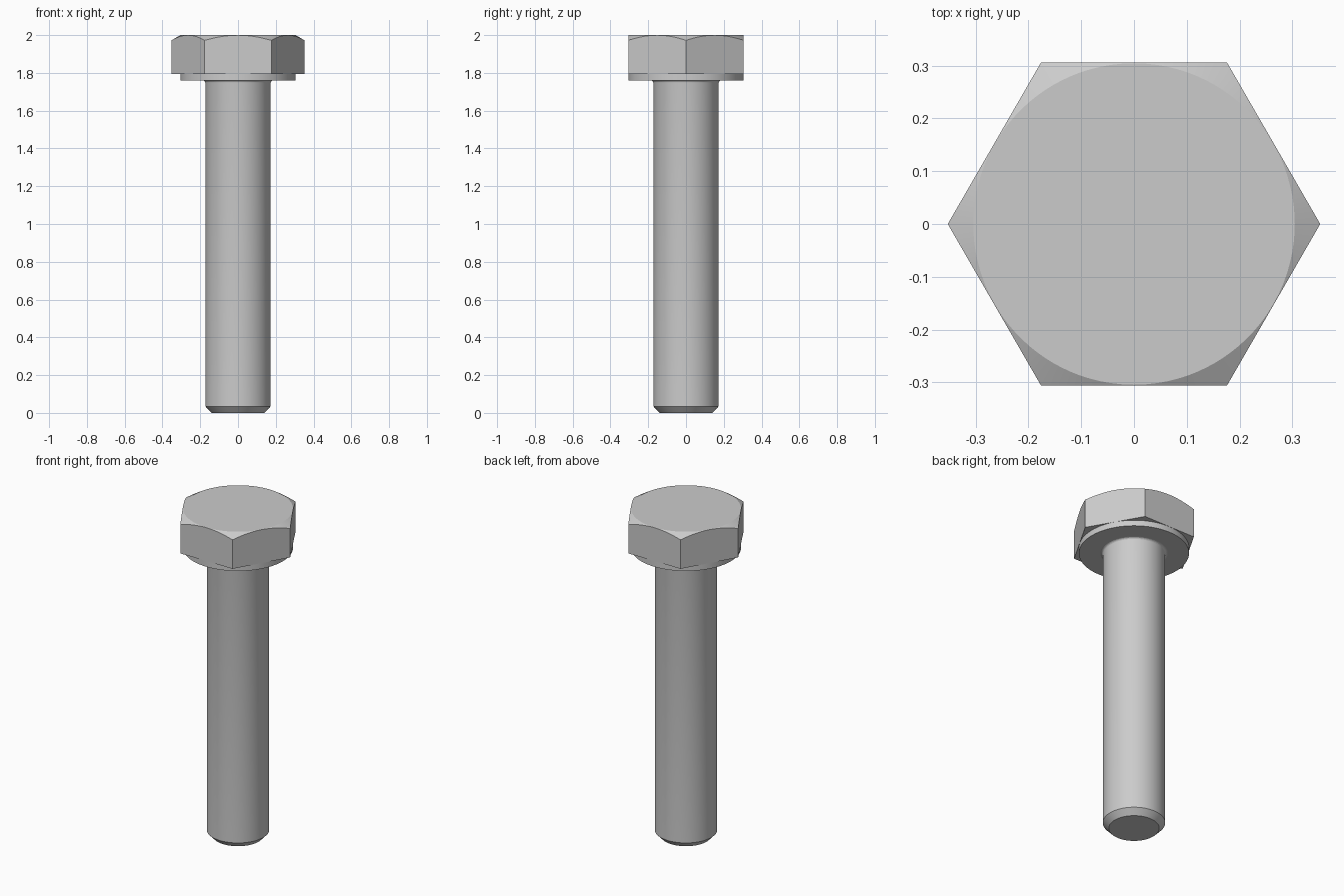
import bpy, bmesh
from math import pi, cos, sin, tan, radians, hypot

cube = bpy.data.objects.get("Cube")
if cube:
    bpy.data.objects.remove(cube, do_unlink=True)

steel = bpy.data.materials.new("grey_steel")
steel.use_nodes = True
GREY = (0.6, 0.6, 0.6, 1)
steel.diffuse_color = GREY
steel.node_tree.nodes["Principled BSDF"].inputs["Base Color"].default_value = GREY

CORNER = 0.353               # hexagon corner radius
FLAT = CORNER * cos(pi / 6)  # hexagon flat distance
HEAD_LOW, HEAD_TOP = 1.795, 2.0


def loft(name, rings):
    """Skin closed rings of points, listed bottom to top, and cap both ends."""
    bm = bmesh.new()
    loops = [[bm.verts.new(p) for p in ring] for ring in rings]
    n = len(loops[0])
    for low, high in zip(loops, loops[1:]):
        for i in range(n):
            j = (i + 1) % n
            bm.faces.new((low[i], low[j], high[j], high[i]))
    bm.faces.new(loops[0][::-1])
    bm.faces.new(loops[-1])
    mesh = bpy.data.meshes.new(name)
    bm.to_mesh(mesh)
    bm.free()
    mesh.materials.append(steel)
    obj = bpy.data.objects.new(name, mesh)
    bpy.context.collection.objects.link(obj)
    bpy.ops.object.select_all(action="DESELECT")
    obj.select_set(True)
    bpy.context.view_layer.objects.active = obj
    bpy.ops.object.shade_smooth_by_angle(angle=radians(20))
    return obj


def circle(r, z, n=96):
    return [(r * cos(2 * pi * i / n), r * sin(2 * pi * i / n), z) for i in range(n)]


# Shank with chamfered tip and a small fillet under the head
fillet = [(0.173 + 0.014 * (1 - cos(a)), 1.746 + 0.014 * sin(a))
          for a in (k * pi / 8 for k in range(5))]
loft("shank", [circle(r, z) for r, z in [(0.14, 0), (0.173, 0.035)] + fillet + [(0.187, 1.78)]])

# Round bearing face under the head
loft("washer_face", [circle(FLAT - 0.0005, 1.76), circle(FLAT - 0.0005, HEAD_LOW + 0.01)])

# Hexagonal head, its top corners cut by a 30 degree cone
STEPS = 16
outline = []
for side in range(6):
    a, b = side * pi / 3, (side + 1) * pi / 3
    for k in range(STEPS):
        t = k / STEPS
        outline.append((CORNER * (cos(a) * (1 - t) + cos(b) * t),
                        CORNER * (sin(a) * (1 - t) + sin(b) * t)))
top_r = FLAT - 0.001
bottom = [(x, y, HEAD_LOW) for x, y in outline]
rim = [(x, y, HEAD_TOP - (hypot(x, y) - top_r) * tan(pi / 6)) for x, y in outline]
crown = [(x * top_r / hypot(x, y), y * top_r / hypot(x, y), HEAD_TOP) for x, y in outline]
loft("hex_head", [bottom, rim, crown])
